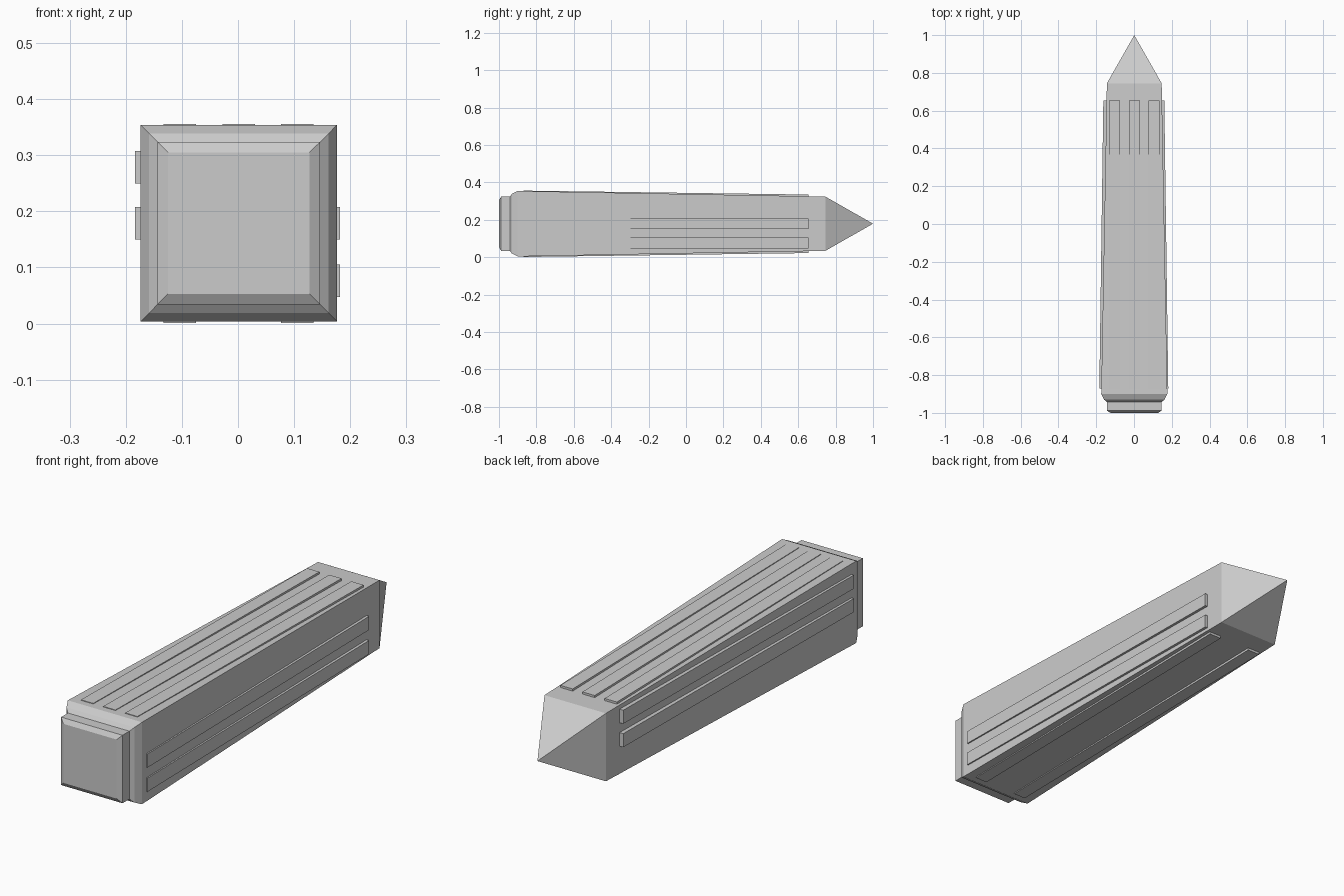
import bpy, bmesh
from mathutils import Vector

cube = bpy.data.objects.get("Cube")
if cube:
    bpy.data.objects.remove(cube, do_unlink=True)

CX, CZ = 0.0015, 0.179           # axis of the lying shaft
BASE_Y, TOP_Y = -0.90, 0.745     # ends of the tapered shaft
BASE_R, TOP_R = 0.175, 0.145     # half widths at those ends

stone = bpy.data.materials.new("grey_stone")
stone.use_nodes = True
grey = (0.6, 0.6, 0.6, 1)
stone.diffuse_color = grey
stone.node_tree.nodes["Principled BSDF"].inputs["Base Color"].default_value = grey


def finish(name, bm):
    bmesh.ops.recalc_face_normals(bm, faces=bm.faces)
    mesh = bpy.data.meshes.new(name)
    bm.to_mesh(mesh)
    bm.free()
    mesh.materials.append(stone)
    obj = bpy.data.objects.new(name, mesh)
    bpy.context.collection.objects.link(obj)
    return obj


def square_loft(name, sections, tip=None):
    """Join square sections (y, half width) along y; close with a point or a cap."""
    bm = bmesh.new()
    rings = [[bm.verts.new((CX + sx * r, y, CZ + sz * r))
              for sx, sz in ((-1, -1), (1, -1), (1, 1), (-1, 1))]
             for y, r in sections]
    for a, b in zip(rings, rings[1:]):
        for i in range(4):
            j = (i + 1) % 4
            bm.faces.new((a[i], a[j], b[j], b[i]))
    bm.faces.new(rings[0])
    if tip is None:
        bm.faces.new(rings[-1])
    else:
        point = bm.verts.new((CX, tip, CZ))
        for i in range(4):
            bm.faces.new((rings[-1][i], rings[-1][(i + 1) % 4], point))
    return finish(name, bm)


def shaft_half(y):
    return BASE_R + (TOP_R - BASE_R) * (y - BASE_Y) / (TOP_Y - BASE_Y)


def strip(name, outward, across, offset, proud):
    """Long raised strip on one side; it stands a little prouder to the tip."""
    bm = bmesh.new()
    bmesh.ops.create_cube(bm, size=1)
    for v in bm.verts:
        far = v.co.y > 0
        y = 0.655 if far else -0.87
        height = proud + (0.0067 if far else 0)
        depth = shaft_half(y) + (height if v.co.z > 0 else -0.02)
        side = offset + 0.029 * (1 if v.co.x > 0 else -1)
        v.co = Vector((CX, y, CZ)) + outward * depth + across * side
    return finish(name, bm)


# Plinth with chamfered foot and flared shoulder, shaft and pointed cap
square_loft("obelisk_body", [(-1.0, 0.126), (-0.988, 0.145), (-0.942, 0.145),
                             (-0.93, 0.16), (BASE_Y, BASE_R), (TOP_Y, TOP_R)], tip=1.0)

# Raised strips on the four sides
X, Z = Vector((1, 0, 0)), Vector((0, 0, 1))
sides = {
    "upper": (Z, X, (-0.105, 0, 0.104), 0.0025),
    "lower": (-Z, X, (-0.105, 0.104), 0.0035),
    "left": (X, Z, (-0.103, 0), 0.0055),
    "right": (-X, Z, (0, 0.1), 0.0105),
}
for side, (outward, across, offsets, proud) in sides.items():
    for n, offset in enumerate(offsets, 1):
        strip(f"{side}_strip_{n}", outward, across, offset, proud)
